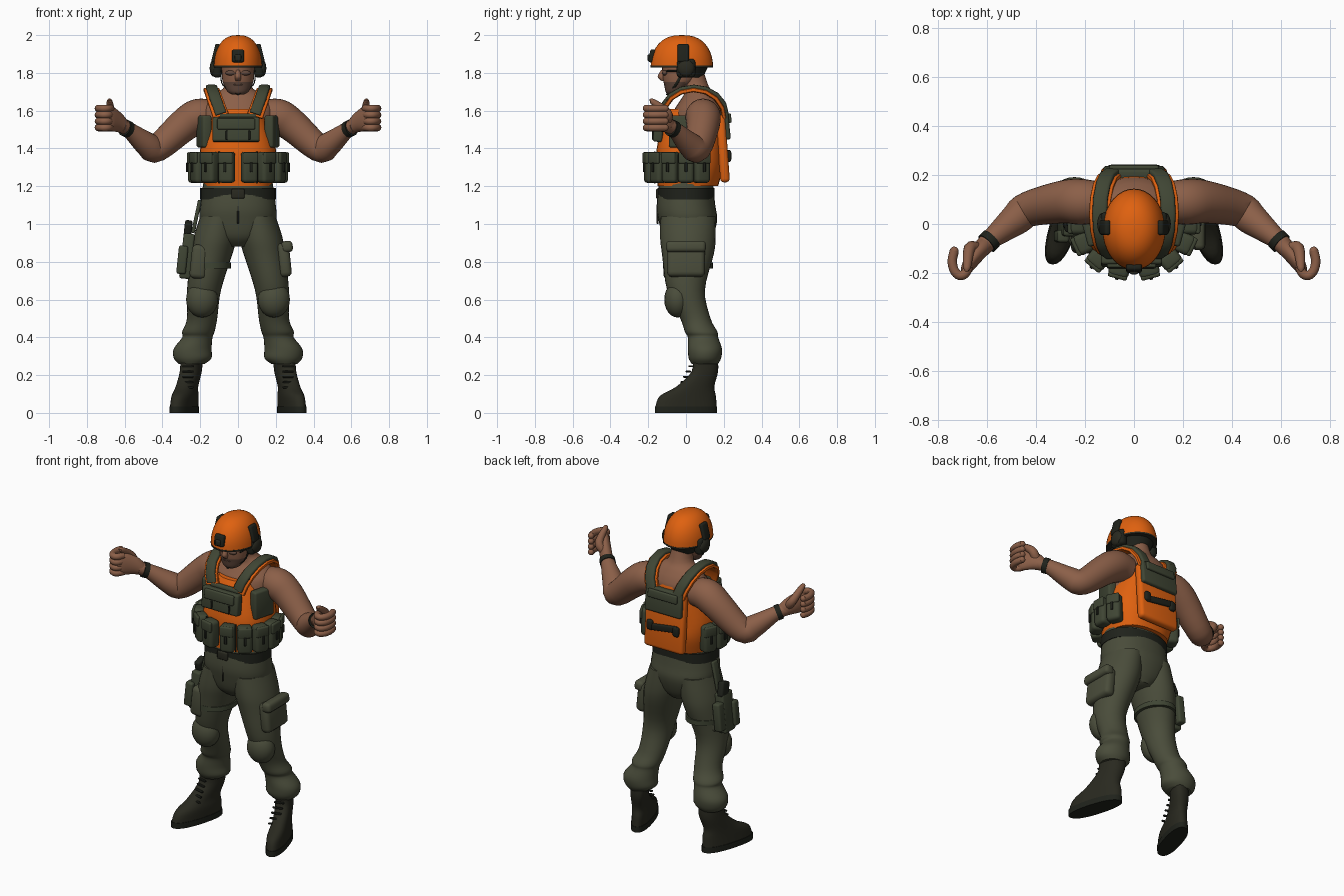
import bpy, bmesh
from math import sin, cos, pi, radians, copysign
from mathutils import Vector, Euler

if "Cube" in bpy.data.objects:
    bpy.data.objects.remove(bpy.data.objects["Cube"], do_unlink=True)


def material(name, *rgb):
    m = bpy.data.materials.new(name)
    m.use_nodes = True
    m.diffuse_color = (*rgb, 1)
    m.node_tree.nodes["Principled BSDF"].inputs["Base Color"].default_value = (*rgb, 1)
    return m


ORANGE = material("bright orange", .74, .12, .005)
SKIN = material("skin", .26, .115, .065)
STUBBLE = material("stubble", .12, .065, .045)
CLOTH = material("olive cloth", .068, .073, .043)
GEAR = material("green webbing", .05, .06, .034)
BOOT = material("dark boot", .022, .022, .014)
BLACK = material("black plastic", .014, .016, .011)
ACROSS, ALONG, UPRIGHT = Vector((1, 0, 0)), Vector((0, 1, 0)), Vector((0, 0, 1))


def finish(name, bm, *mats):
    bmesh.ops.recalc_face_normals(bm, faces=bm.faces)
    mesh = bpy.data.meshes.new(name)
    bm.to_mesh(mesh)
    bm.free()
    for m in mats:
        mesh.materials.append(m)
    for p in mesh.polygons:
        p.use_smooth = True
    mesh.set_sharp_from_angle(angle=radians(42))
    bpy.context.collection.objects.link(bpy.data.objects.new(name, mesh))


def spline(pts, steps):
    """Smooth curve through the stations."""
    out = []
    for i in range(len(pts) - 1):
        before, start, end, after = pts[max(i - 1, 0)], pts[i], pts[i + 1], pts[min(i + 2, len(pts) - 1)]
        go, stop = (end - before) / 2, (after - start) / 2
        for k in range(steps):
            t = k / steps
            turn = (end - start) * 3 - go * 2 - stop
            out.append(start + go * t + turn * t ** 2 + (go + stop - (end - start) * 2) * t ** 3)
    return out + [pts[-1]]


def loft(name, pts, mat, ref=None, side=1, n=28, power=1, steps=4, shear=0, rule=None, extra=()):
    """Skin through stations (x, y, z, a[, b]): level rings, or rings across the path if ref is given."""
    full = [(*p, p[-1])[:5] for p in pts]
    stations = spline([Vector((p[0] * side, *p[1:])) for p in full], steps)
    bm, rings = bmesh.new(), []
    last = len(stations) - 1
    for i, s in enumerate(stations):
        centre, u, v = Vector(s[:3]), ACROSS, ALONG
        if ref:
            ahead, behind = stations[min(i + 1, last)], stations[max(i - 1, 0)]
            along = (Vector(ahead[:3]) - Vector(behind[:3])).normalized()
            u = (ref - along * ref.dot(along)).normalized()
            v = along.cross(u)
        ring = []
        for k in range(n):
            w = 2 * pi * k / n
            across, up = (copysign(abs(f) ** power, f) for f in (cos(w), sin(w)))
            p = centre + u * max(s[3], .002) * across + v * max(s[4], .002) * up
            p.x += shear * side * (p.y - centre.y)
            ring.append(bm.verts.new(p))
        rings.append(ring)
    for low, high in zip(rings, rings[1:]):
        for k in range(n):
            bm.faces.new((low[k], low[k - 1], high[k - 1], high[k]))
    bm.faces.new(rings[0])
    bm.faces.new(rings[-1])
    if rule:
        for f in bm.faces:
            f.material_index = rule(f.calc_center_median())
    finish(name, bm, mat, *extra)


def trunk(name, pts, mat, **options):
    """Centred upright loft through (z, y, half width, half depth)."""
    loft(name, [(0, y, z, a, b) for z, y, a, b in pts], mat, **options)


def box(name, at, size, mat, tilt=0, lean=0, turn=0, bevel=.012):
    bm = bmesh.new()
    bmesh.ops.create_cube(bm, size=1)
    bmesh.ops.scale(bm, vec=size, verts=bm.verts)
    bmesh.ops.bevel(bm, geom=bm.edges[:], offset=min(bevel, min(size) * .4), segments=3,
                    profile=.5, affect='EDGES')
    spin = Euler([radians(angle) for angle in (tilt, lean, turn)]).to_matrix()
    bmesh.ops.rotate(bm, matrix=spin, verts=bm.verts)
    bmesh.ops.translate(bm, vec=at, verts=bm.verts)
    finish(name, bm, mat)


def ball(name, at, size, mat):
    bm = bmesh.new()
    bmesh.ops.create_uvsphere(bm, u_segments=20, v_segments=12, radius=1)
    bmesh.ops.scale(bm, vec=size, verts=bm.verts)
    bmesh.ops.translate(bm, vec=at, verts=bm.verts)
    finish(name, bm, mat)


# Trunk and hips
trunk("torso", [(1.4, .03, .17, .13), (1.58, .06, .19, .13), (1.64, .07, .17, .11),
                (1.69, .07, .12, .08), (1.73, .05, .07, .07), (1.82, .02, .06, .07)], SKIN)
trunk("trouser_seat", [(.88, .02, .06, .09), (.93, .01, .15, .13), (1.02, .01, .2, .155),
                       (1.1, 0, .2, .155), (1.24, 0, .18, .14)], CLOTH, power=.9)
trunk("belt", [(1.13, 0, .2, .15), (1.19, 0, .2, .15)], BLACK, power=.9, steps=1)
box("belt_buckle", at=(0, -.15, 1.16), size=(.07, .02, .05), mat=BOOT)
box("trouser_fly", at=(0, -.15, 1.05), size=(.01, .01, .1), mat=BOOT)

# Vest carrier
trunk("vest_shell", [(1.2, .01, .18, .16), (1.3, .02, .2, .175), (1.4, .02, .2, .175),
                     (1.55, .04, .15, .16), (1.61, .05, .12, .14)], ORANGE, power=.8)
box("chest_panel", at=(-.01, -.145, 1.5), size=(.25, .05, .13), mat=GEAR, tilt=-6)
box("chest_flap", at=(-.01, -.17, 1.53), size=(.2, .02, .06), mat=GEAR, tilt=-6)
box("chest_top_strip", at=(0, -.12, 1.57), size=(.2, .03, .03), mat=GEAR, tilt=-15)
box("back_plate", at=(0, .195, 1.4), size=(.27, .05, .36), mat=ORANGE, tilt=4, bevel=.02)
box("back_panel", at=(0, .2, 1.52), size=(.25, .06, .15), mat=GEAR, tilt=6)
box("back_panel_flap", at=(0, .23, 1.56), size=(.2, .02, .05), mat=GEAR, tilt=6)
box("back_handle", at=(0, .225, 1.36), size=(.2, .02, .04), mat=BLACK, lean=8)

for side in (-1, 1):
    box("back_buckle", at=(.09 * side, .225, 1.36), size=(.04, .03, .06), mat=BLACK)
    box("chest_clip", at=(.06 * side, -.175, 1.47), size=(.01, .01, .05), mat=BLACK)
    box("side_panel", at=(.18 * side, -.02, 1.49), size=(.05, .14, .17), mat=GEAR, turn=-15 * side)
    box("vest_zip", at=(.1 * side, -.165, 1.3), size=(.01, .01, .17), mat=BLACK)

    # Ring of pouches around the waist
    for i in range(5):
        turn = 15 + 25 * i
        out = Vector((sin(radians(turn)) * side, -cos(radians(turn)), 0))
        at = Vector((out.x * .23, out.y * .19, 1.3))
        box("pouch", at, (.085, .07, .165), GEAR, turn=turn * side, bevel=.02)
        box("pouch_flap", at + out * .03 + UPRIGHT * .05, (.08, .02, .06), GEAR, turn=turn * side)
        box("pouch_tab", at + out * .04, (.015, .01, .05), BLACK, turn=turn * side)

    # Shoulder straps arch from chest to back
    arch = [(.09 + .05 * sin(a), .04 - .16 * cos(a), 1.57 + .14 * sin(a))
            for a in (pi * i / 8 for i in range(9))]
    loft("strap_edge", [(*p, .043, .012) for p in arch], ORANGE, ACROSS, side, n=16, power=.5, steps=1)
    loft("strap_pad", [(x, y * 1.05, z + .012, .03, .016) for x, y, z in arch],
         GEAR, ACROSS, side, n=16, power=.5, steps=1)
    box("strap_buckle", at=(.12 * side, -.09, 1.66), size=(.06, .02, .03), mat=BLACK, tilt=-55)

    # Arms
    loft("arm", [(.13, .09, 1.57, .08), (.21, .09, 1.57, .093), (.29, .09, 1.52, .087),
                 (.43, .06, 1.4, .072), (.48, .02, 1.42, .066), (.58, -.06, 1.5, .041),
                 (.62, -.1, 1.52, .036)], SKIN, UPRIGHT, side)
    loft("wrist_band", [(.58, -.06, 1.5, .045), (.6, -.08, 1.51, .045)], BLACK, UPRIGHT, side, steps=1)

    # Hands with fingers hooked outward
    loft("palm", [(.6, -.08, 1.51, .034), (.64, -.12, 1.54, .055, .035), (.68, -.18, 1.56, .065, .025),
                  (.69, -.21, 1.56, .03, .01)], SKIN, UPRIGHT, side)
    for i in range(4):
        hook = [radians(200 + 40 * k) for k in range(6)]
        loft("finger", [(.705 + .035 * cos(a), -.15 + .06 * sin(a), 1.51 + .034 * i, .019) for a in hook],
             SKIN, UPRIGHT, side, n=12)
        ball("fingertip", (.732 * side, -.11, 1.51 + .034 * i), [.018] * 3, SKIN)
    loft("thumb", [(.64, -.1, 1.55, .026), (.67, -.1, 1.59, .024), (.68, -.18, 1.65, .015),
                   (.68, -.19, 1.65, 0)], SKIN, ACROSS, side, n=12)

    # Legs
    loft("trouser_leg", [(.1, .01, 1.04, .1, .145), (.12, .01, .93, .115, .147), (.14, .01, .84, .11, .137),
                         (.18, 0, .65, .09, .1), (.19, .05, .5, .08), (.21, .08, .43, .086),
                         (.215, .09, .4, .08), (.24, .1, .34, .1, .09), (.24, .1, .29, .1, .086),
                         (.245, .1, .26, .07)], CLOTH, side=side)
    ball("knee_pad", at=(.19 * side, -.045, .6), size=(.085, .07, .095), mat=CLOTH)

    # Boots, toes turned out
    loft("boot", [(.285, 0, .03, .055, .163), (.28, .01, .09, .054, .148), (.27, .05, .14, .05, .1),
                  (.25, .1, .22, .053, .07), (.245, .1, .3, .055, .068)],
         BOOT, side=side, power=.85, shear=-.28)
    loft("boot_sole", [(.285, 0, z, .058, .165) for z in (0, .035)], BLACK,
         side=side, power=.85, steps=1, shear=-.28)
    for i in range(5):
        box("boot_lace", at=(.265 * side, -.03 + i * .014, .135 + i * .028), size=(.06, .014, .01),
            mat=BLACK, turn=15 * side)

# Thigh pocket on the left, holster on the right
box("thigh_pocket", at=(.245, 0, .81), size=(.065, .2, .18), mat=CLOTH, lean=-6, bevel=.025)
box("thigh_pocket_flap", at=(.26, 0, .88), size=(.06, .21, .06), mat=CLOTH, lean=-6, bevel=.02)
box("right_pocket", at=(-.205, -.02, .8), size=(.09, .2, .18), mat=CLOTH, lean=6, bevel=.025)
box("holster", at=(-.27, 0, .83), size=(.06, .1, .24), mat=GEAR, lean=6)
box("holster_front_pouch", at=(-.295, -.05, .81), size=(.05, .05, .15), mat=GEAR, lean=6)
box("holster_rear_pouch", at=(-.275, .065, .82), size=(.05, .06, .17), mat=GEAR, lean=6)
box("pistol_grip", at=(-.265, .01, .97), size=(.04, .07, .09), mat=BLACK, tilt=18, lean=6)
box("holster_hanger", at=(-.22, .01, 1.04), size=(.02, .05, .18), mat=GEAR, lean=12)
loft("thigh_strap", [(-.147, .01, z, .11, .133) for z in (.765, .795)], GEAR, steps=1)

# Head
trunk("head", [(1.685, -.07, .03, .025), (1.7, -.06, .055, .048), (1.735, -.045, .075, .07),
               (1.78, -.03, .085, .094), (1.9, -.02, .09, .11)],
      SKIN, rule=lambda c: int(c.z < 1.75 and c.y < 0), extra=[STUBBLE])
trunk("nose", [(1.815, -.12, .01, .012), (1.78, -.13, .017, .02), (1.758, -.12, .012, .01)], SKIN, n=12)
box("mouth", at=(0, -.11, 1.737), size=(.045, .012, .007), mat=STUBBLE)
ball("chin", at=(0, -.085, 1.705), size=(.03, .024, .02), mat=STUBBLE)

# Helmet and headset
dome = [pi / 2 * i / 10 for i in range(11)]
trunk("helmet", [(1.835 + .165 * sin(a), -.022, .128 * abs(cos(a)) ** .8, .165 * abs(cos(a)) ** .8)
                 for a in dome], ORANGE, n=36, steps=1)
trunk("helmet_rim", [(z, -.022, .128, .166) for z in (1.828, 1.838)], BOOT, steps=1, n=36)
trunk("nape_band", [(1.775, .015, .075, .075), (1.83, .015, .1, .1)], BLACK, steps=1)
box("front_mount", at=(0, -.18, 1.89), size=(.065, .03, .07), mat=BLACK, tilt=-12)
box("front_mount_clip", at=(0, -.195, 1.88), size=(.035, .02, .035), mat=BOOT)
for side in (-1, 1):
    ball("eye_lens", at=(.037 * side, -.112, 1.8), size=(.03, .015, .014), mat=STUBBLE)
    box("glasses_arm", at=(.088 * side, -.06, 1.81), size=(.01, .09, .01), mat=BLACK)
    box("ear_cup", at=(.11 * side, 0, 1.825), size=(.05, .1, .1), mat=BLACK, bevel=.02)
    ball("ear_cup_shell", at=(.128 * side, 0, 1.825), size=(.022, .045, .045), mat=BOOT)
    box("helmet_rail", at=(.118 * side, -.015, 1.905), size=(.026, .06, .1), mat=BLACK, lean=-14 * side)
    loft("chin_strap", [(.09, -.02, 1.8, .008, .003), (.08, -.055, 1.735, .008, .003),
                        (0, -.1, 1.684, .008, .003)], BLACK, ALONG, side, n=8)
